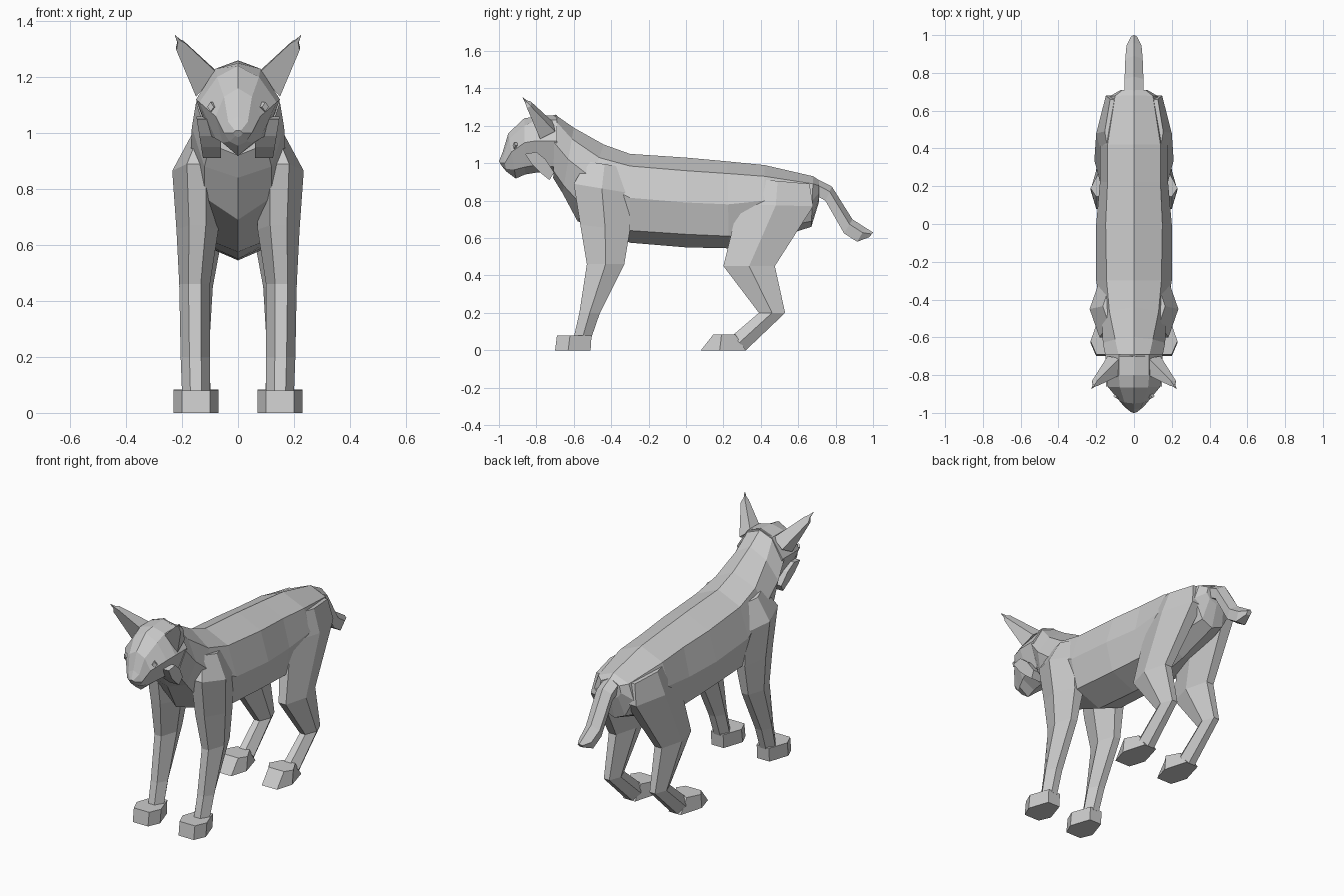
import bpy, bmesh


def loft(name, rings, mirror=False):
    """Skin a closed, flat-shaded mesh through rings of equal point count."""
    bm = bmesh.new()
    vs = [[bm.verts.new(p) for p in r] for r in rings]
    n = len(rings[0])
    for a, b in zip(vs, vs[1:]):
        for i in range(n):
            j = (i + 1) % n
            bm.faces.new((a[i], a[j], b[j], b[i]))
    bm.faces.new(vs[0][::-1])
    bm.faces.new(vs[-1])
    bmesh.ops.recalc_face_normals(bm, faces=bm.faces)
    me = bpy.data.meshes.new(name)
    bm.to_mesh(me)
    bm.free()
    ob = bpy.data.objects.new(name, me)
    bpy.context.collection.objects.link(ob)
    if mirror:
        ob.modifiers.new("Mirror", 'MIRROR')
    return ob


def trunk_ring(yt, zt, xu, zu, xm, zm, xl, zl, yb, zb):
    """Eight-sided symmetric section: ridge, upper, side, lower, keel."""
    def y(z):
        return yt + (yb - yt) * (zt - z) / (zt - zb)
    half = [(xu, y(zu), zu), (xm, y(zm), zm), (xl, y(zl), zl)]
    return ([(0, yt, zt)] + half + [(0, yb, zb)] +
            [(-x, yy, z) for x, yy, z in reversed(half)])


def leg_ring(yf, zf, yb, zb, xi, xo):
    """Six-sided leg section between a front and a back edge."""
    w = xo - xi
    ym, zm = (yf + yb) / 2, (zf + zb) / 2
    a, b = xi + 0.3 * w, xo - 0.3 * w
    return [(a, yf, zf), (b, yf, zf), (xo, ym, zm),
            (b, yb, zb), (a, yb, zb), (xi, ym, zm)]


# Trunk and neck
loft("body", [trunk_ring(*r) for r in [
    (-0.70, 1.26, 0.08, 1.23, 0.15, 1.11, 0.10, 0.96, -0.71, 0.92),
    (-0.60, 1.19, 0.10, 1.13, 0.165, 1.02, 0.12, 0.88, -0.66, 0.84),
    (-0.44, 1.10, 0.13, 1.03, 0.17, 0.92, 0.12, 0.77, -0.58, 0.69),
    (-0.30, 1.05, 0.145, 0.985, 0.20, 0.815, 0.16, 0.64, -0.30, 0.575),
    (0.00, 1.03, 0.15, 0.96, 0.20, 0.79, 0.155, 0.62, 0.00, 0.55),
    (0.22, 1.01, 0.14, 0.945, 0.18, 0.78, 0.15, 0.61, 0.23, 0.545),
    (0.42, 0.99, 0.14, 0.93, 0.18, 0.80, 0.12, 0.64, 0.42, 0.58),
    (0.68, 0.93, 0.10, 0.89, 0.13, 0.80, 0.07, 0.69, 0.67, 0.66),
    (0.71, 0.91, 0.06, 0.88, 0.07, 0.84, 0.05, 0.81, 0.71, 0.79)]])

# Head, tapering to the nose
loft("head", [trunk_ring(*r) for r in [
    (-0.69, 1.258, 0.08, 1.23, 0.15, 1.12, 0.10, 0.98, -0.69, 0.95),
    (-0.80, 1.25, 0.08, 1.23, 0.15, 1.12, 0.10, 0.99, -0.80, 0.95),
    (-0.865, 1.24, 0.075, 1.20, 0.138, 1.11, 0.08, 0.98, -0.86, 0.94),
    (-0.95, 1.16, 0.05, 1.13, 0.08, 1.06, 0.055, 0.965, -0.91, 0.918),
    (-0.98, 1.06, 0.035, 1.04, 0.05, 1.00, 0.03, 0.97, -0.96, 0.955),
    (-1.00, 1.01, 0.01, 1.008, 0.018, 1.00, 0.01, 0.99, -0.985, 0.985)]])

# Cheek ruffs
ruff = [(-0.86, 1.05), (-0.80, 1.06), (-0.75, 1.02), (-0.705, 0.95),
        (-0.73, 0.91), (-0.78, 0.95), (-0.82, 0.99)]
loft("cheek_ruff", [
    [(0.06, y, z) for y, z in ruff],
    [(0.125 + 0.16 * (z - 0.91), y, z) for y, z in ruff]], True)

# Tufted ears
loft("ear", [
    [(0.075, -0.80, 1.215), (0.15, -0.78, 1.13),
     (0.14, -0.70, 1.17), (0.075, -0.71, 1.22)],
    [(0.187, -0.855, 1.32), (0.22, -0.85, 1.295),
     (0.222, -0.83, 1.305), (0.195, -0.83, 1.33)],
    [(0.205, -0.86, 1.33), (0.215, -0.86, 1.322),
     (0.217, -0.85, 1.325), (0.207, -0.85, 1.335)],
    [(0.224, -0.873, 1.35), (0.226, -0.873, 1.348),
     (0.226, -0.87, 1.348), (0.224, -0.87, 1.35)]], True)

# Small diamond eyes
loft("eye", [
    [(0.09 + dx + ox, -0.91 + oy + 0.6 * dx, 1.093 + dz)
     for dx, dz in ((-0.012, 0), (0, 0.018), (0.012, 0.002), (0, -0.016))]
    for ox, oy in ((-0.015, 0.02), (0.008, -0.01))], True)

# Legs, shoulder or thigh down to the ankle
loft("front_leg", [leg_ring(*r) for r in [
    (-0.53, 1.01, -0.34, 0.98, 0.06, 0.165),
    (-0.60, 0.89, -0.30, 0.84, 0.06, 0.235),
    (-0.565, 0.67, -0.30, 0.64, 0.07, 0.22),
    (-0.53, 0.46, -0.33, 0.46, 0.10, 0.21),
    (-0.57, 0.20, -0.46, 0.20, 0.10, 0.205),
    (-0.60, 0.07, -0.505, 0.07, 0.10, 0.20)]], True)
loft("hind_leg", [leg_ring(*r) for r in [
    (0.32, 0.92, 0.66, 0.89, 0.06, 0.155),
    (0.28, 0.78, 0.68, 0.77, 0.03, 0.20),
    (0.20, 0.45, 0.475, 0.45, 0.09, 0.21),
    (0.39, 0.20, 0.53, 0.20, 0.105, 0.195),
    (0.25, 0.08, 0.32, 0.00, 0.095, 0.20)]], True)


# Paws with hexagonal soles
def paw(name, sole, top, height):
    def outline(yf, ym, yb, z):
        return [(0.10, yf, z), (0.20, yf, z), (0.23, ym, z),
                (0.19, yb, z), (0.11, yb, z), (0.07, ym, z)]
    loft(name, [outline(*sole, 0), outline(*top, height)], True)


paw("front_paw", (-0.70, -0.63, -0.51), (-0.69, -0.62, -0.505), 0.08)
paw("hind_paw", (0.08, 0.18, 0.32), (0.145, 0.19, 0.265), 0.083)

# Short bobbed tail: upper and lower edge points with half width
loft("tail", [
    [(0, yt, zt), (w, ym, zm), (w * 0.8, yb, zb),
     (-w * 0.8, yb, zb), (-w, ym, zm)]
    for yt, zt, yb, zb, w in [
        (0.67, 0.932, 0.69, 0.83, 0.05), (0.78, 0.875, 0.745, 0.80, 0.05),
        (0.89, 0.70, 0.845, 0.625, 0.046), (0.96, 0.655, 0.915, 0.58, 0.04),
        (1.00, 0.63, 0.98, 0.605, 0.015)]
    for ym, zm in [(yt * 0.65 + yb * 0.35, zt * 0.65 + zb * 0.35)]])
